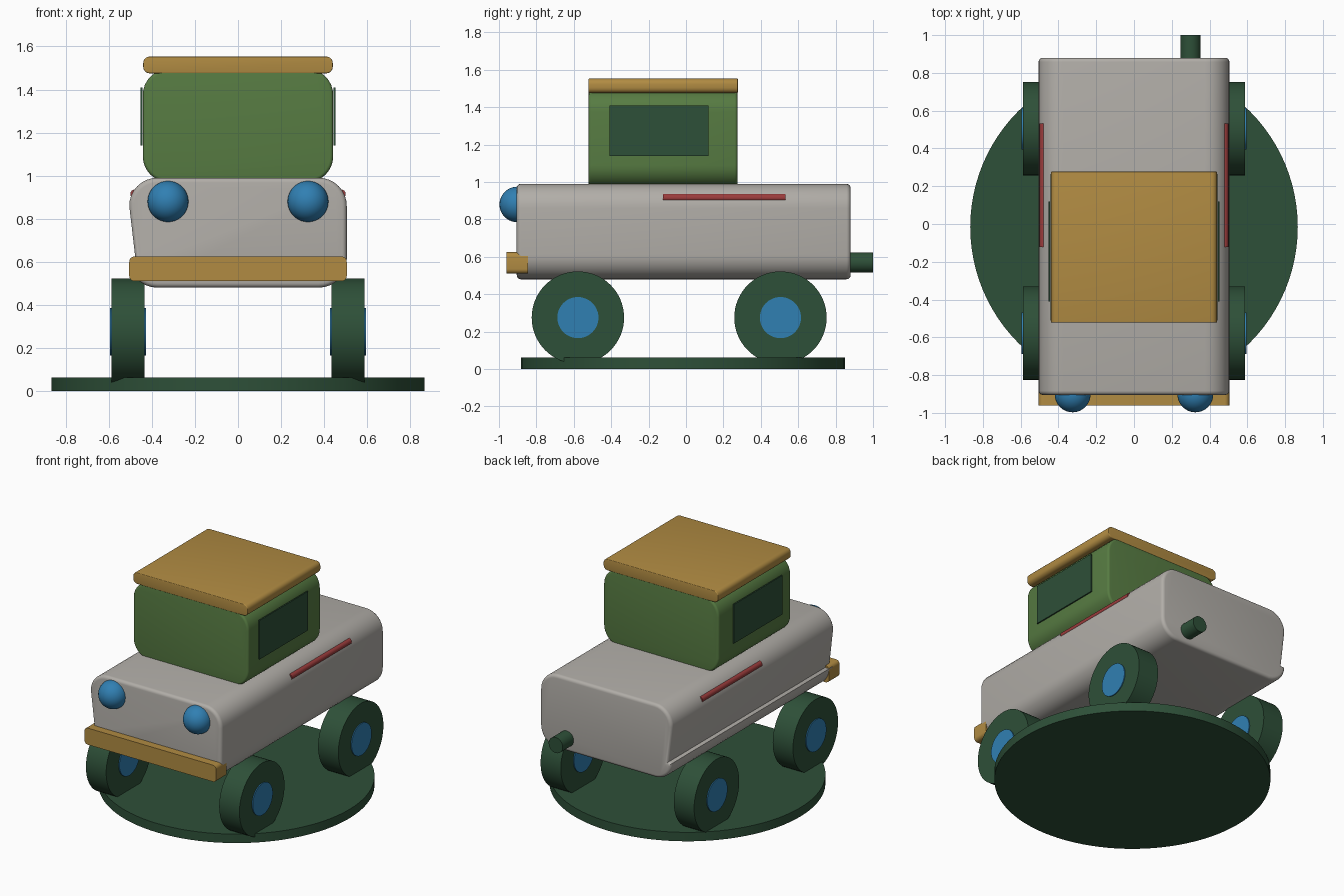
import bpy
import bmesh
import math
from mathutils import Matrix

if "Cube" in bpy.data.objects:
    bpy.data.objects.remove(bpy.data.objects["Cube"])


def material(name, color):
    m = bpy.data.materials.new(name)
    m.diffuse_color = (*color, 1.0)
    m.use_nodes = True
    m.node_tree.nodes["Principled BSDF"].inputs["Base Color"].default_value = m.diffuse_color
    return m


GREY = material("warm grey", (0.44, 0.42, 0.39))
OCHRE = material("ochre", (0.44, 0.26, 0.055))
GREEN = material("leaf green", (0.095, 0.20, 0.055))
DARK = material("dark green", (0.027, 0.08, 0.04))
BLUE = material("blue", (0.03, 0.215, 0.45))
RED = material("dull red", (0.33, 0.045, 0.045))


def finish(bm, name, mat):
    bmesh.ops.recalc_face_normals(bm, faces=bm.faces[:])
    mesh = bpy.data.meshes.new(name)
    bm.to_mesh(mesh)
    bm.free()
    mesh.materials.append(mat)
    ob = bpy.data.objects.new(name, mesh)
    bpy.context.collection.objects.link(ob)
    bpy.ops.object.select_all(action='DESELECT')
    ob.select_set(True)
    bpy.context.view_layer.objects.active = ob
    bpy.ops.object.shade_smooth_by_angle(angle=math.radians(35))
    return ob


def rounded_rect(x0, x1, z0, z1, r, n=8):
    """Counter-clockwise outline in x, z, starting at the lower right corner."""
    pts = []
    for cx, cz, start in ((x1 - r, z0 + r, -90), (x1 - r, z1 - r, 0),
                          (x0 + r, z1 - r, 90), (x0 + r, z0 + r, 180)):
        for i in range(n + 1):
            a = math.radians(start + 90 * i / n)
            pts.append((cx + r * math.cos(a), cz + r * math.sin(a)))
    return pts


def prism(name, outline, y0, y1, mat, bevel=0.0):
    """Extrude an x, z outline along y and round the rims of both ends."""
    bm = bmesh.new()
    face = bm.faces.new([bm.verts.new((x, y0, z)) for x, z in outline])
    new = bmesh.ops.extrude_face_region(bm, geom=[face], use_keep_orig=True)['geom']
    for v in new:
        if isinstance(v, bmesh.types.BMVert):
            v.co.y = y1
    if bevel:
        rims = [e for e in bm.edges if abs(e.verts[0].co.y - e.verts[1].co.y) < 1e-5]
        bmesh.ops.bevel(bm, geom=rims, offset=bevel, segments=4, profile=0.5,
                        affect='EDGES', clamp_overlap=False)
    return finish(bm, name, mat)


def cylinder(name, center, r, depth, axis, mat, segments=48):
    rot = {'x': Matrix.Rotation(math.pi / 2, 4, 'Y'),
           'y': Matrix.Rotation(math.pi / 2, 4, 'X'),
           'z': Matrix.Identity(4)}[axis]
    bm = bmesh.new()
    bmesh.ops.create_cone(bm, cap_ends=True, segments=segments, radius1=r, radius2=r,
                          depth=depth, matrix=Matrix.Translation(center) @ rot)
    return finish(bm, name, mat)


# Round display base
cylinder("base", (0, -0.016, 0.031), 0.867, 0.062, 'z', DARK, 96)

# Body, with a shallow recess and ledge low on the left side
n = 8
outline = rounded_rect(-0.505, 0.505, 0.48, 0.99, 0.13, n)
outline.insert(3 * (n + 1), (-0.476, 0.612))
prism("body", outline, -0.905, 0.88, GREY, 0.022)

# Cabin and roof
prism("cabin", rounded_rect(-0.442, 0.442, 0.97, 1.495, 0.12), -0.52, 0.275, GREEN, 0.015)
prism("roof", rounded_rect(-0.44, 0.44, 1.475, 1.553, 0.03, 5), -0.522, 0.277, OCHRE, 0.005)

# Front bumper
prism("bumper", rounded_rect(-0.505, 0.505, 0.51, 0.625, 0.025, 5), -0.96, -0.845, OCHRE)

for side, s in (("left", -1), ("right", 1)):
    # Side window
    x0, x1 = sorted((s * 0.444, s * 0.453))
    prism(side + "_window", [(x0, 1.14), (x1, 1.14), (x1, 1.41), (x0, 1.41)],
          -0.41, 0.12, DARK)
    # Side trim rod
    cylinder(side + "_trim", (s * 0.479, 0.205, 0.915), 0.021, 0.655, 'y', RED, 24)
    # Headlight
    bm = bmesh.new()
    bmesh.ops.create_uvsphere(bm, u_segments=32, v_segments=20, radius=0.095,
                              matrix=Matrix.Translation((s * 0.325, -0.902, 0.88)))
    finish(bm, side + "_headlight", BLUE)
    # Wheels and hubs
    for end, y in (("front", -0.578), ("rear", 0.505)):
        cylinder(f"{end}_{side}_wheel", (s * 0.511, y, 0.275), 0.247, 0.155, 'x', DARK, 64)
        cylinder(f"{end}_{side}_hub", (s * 0.511, y, 0.275), 0.11, 0.168, 'x', BLUE)

# Exhaust pipe
cylinder("exhaust", (0.299, 0.93, 0.57), 0.054, 0.14, 'y', DARK, 32)
